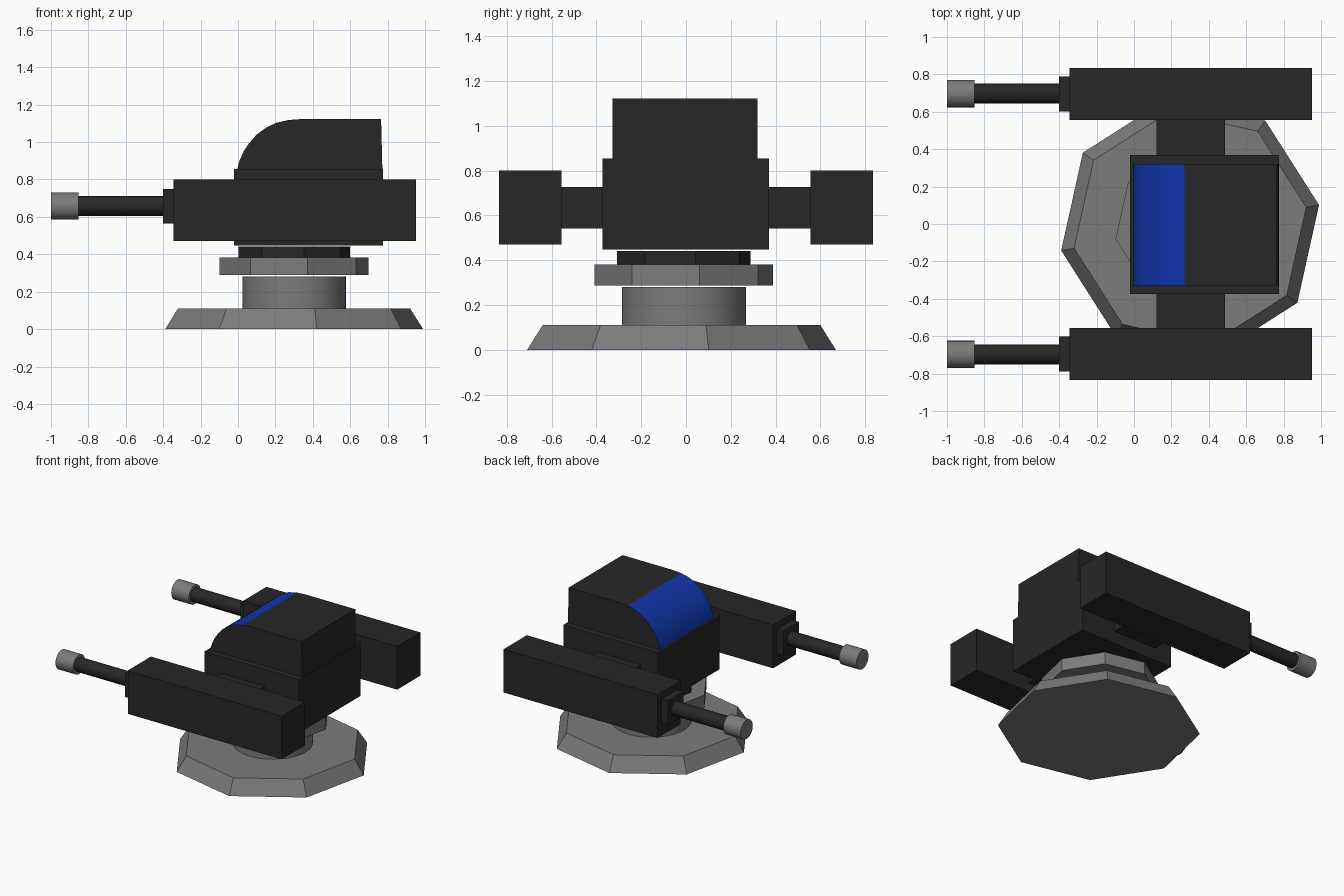
import bpy, bmesh, math

if "Cube" in bpy.data.objects:
    bpy.data.objects.remove(bpy.data.objects["Cube"])


def material(name, rgb):
    m = bpy.data.materials.new(name)
    m.diffuse_color = (*rgb, 1)
    m.use_nodes = True
    m.node_tree.nodes["Principled BSDF"].inputs["Base Color"].default_value = m.diffuse_color
    return m


BLACK = material("black", (0.02, 0.02, 0.02))
GREY = material("grey", (0.2, 0.2, 0.2))
BLUE = material("blue", (0.005, 0.035, 0.4))


def box(name, x, y, z, mat=BLACK):
    lo, hi = zip(x, y, z)
    bpy.ops.mesh.primitive_cube_add(size=1, location=[(a + b) / 2 for a, b in zip(lo, hi)])
    ob = bpy.context.object
    ob.name = name
    ob.scale = [b - a for a, b in zip(lo, hi)]
    bpy.ops.object.transform_apply(location=False, rotation=False, scale=True)
    ob.data.materials.append(mat)
    return ob


def disc(name, r1, r2, z0, z1, mat, sides=8, y=-0.01):
    # First vertex of the octagons points 10 degrees off the x axis
    bpy.ops.mesh.primitive_cone_add(vertices=sides, radius1=r1, radius2=r2, depth=z1 - z0,
                                    location=(0.3, y, (z0 + z1) / 2),
                                    rotation=(0, 0, math.radians(100 if sides == 8 else 0)))
    ob = bpy.context.object
    ob.name = name
    ob.data.materials.append(mat)
    if sides > 8:
        bpy.ops.object.shade_smooth_by_angle(angle=math.radians(35))


def tube(name, x0, x1, y, z, r, mat):
    bpy.ops.mesh.primitive_cylinder_add(vertices=32, radius=r, depth=x1 - x0,
                                        location=((x0 + x1) / 2, y, z),
                                        rotation=(0, math.pi / 2, 0))
    ob = bpy.context.object
    ob.name = name
    ob.data.materials.append(mat)
    bpy.ops.object.shade_smooth_by_angle(angle=math.radians(35))


# Pedestal
disc("base_plate", 0.70, 0.63, 0, 0.11, GREY, y=-0.02)
disc("column", 0.277, 0.277, 0.105, 0.281, GREY, 48)
disc("upper_flange", 0.405, 0.405, 0.288, 0.382, GREY)
disc("swivel_ring", 0.303, 0.303, 0.382, 0.442, BLACK)

# Central housing
box("housing", (-0.022, 0.776), (-0.374, 0.37), (0.447, 0.855))

# Rounded hood with a blue visor on the curve
profile = [(-0.005, 0.85), (0.008, 0.90), (0.03, 0.95), (0.06, 0.995), (0.10, 1.04),
           (0.15, 1.077), (0.205, 1.103), (0.27, 1.118), (0.34, 1.123),
           (0.765, 1.123), (0.772, 0.85)]
bm = bmesh.new()
face = bm.faces.new([bm.verts.new((x, -0.328, z)) for x, z in profile])
ext = bmesh.ops.extrude_face_region(bm, geom=[face])
bmesh.ops.translate(bm, vec=(0, 0.648, 0),
                    verts=[v for v in ext["geom"] if isinstance(v, bmesh.types.BMVert)])
bmesh.ops.recalc_face_normals(bm, faces=bm.faces)
for f in bm.faces:
    if abs(f.normal.y) < 0.5 and f.calc_center_median().x < 0.27:
        f.material_index = 1
mesh = bpy.data.meshes.new("hood")
bm.to_mesh(mesh)
bm.free()
hood = bpy.data.objects.new("hood", mesh)
bpy.context.collection.objects.link(hood)
mesh.materials.append(BLACK)
mesh.materials.append(BLUE)
bpy.ops.object.select_all(action='DESELECT')
hood.select_set(True)
bpy.context.view_layer.objects.active = hood
bpy.ops.object.shade_smooth_by_angle(angle=math.radians(35))

# Side guns, one on each side
for side, s in (("front", -1), ("back", 1)):
    def span(a, b):
        return tuple(sorted((s * a, s * b)))
    box(side + "_strut", (0.12, 0.487), span(0.36, 0.56), (0.543, 0.727))
    box(side + "_gun_body", (-0.345, 0.953), span(0.556, 0.835), (0.47, 0.80))
    box(side + "_gun_collar", (-0.40, -0.34), span(0.602, 0.788), (0.566, 0.75))
    tube(side + "_barrel", -0.86, -0.395, s * 0.697, 0.658, 0.053, BLACK)
    tube(side + "_muzzle", -1.0, -0.853, s * 0.697, 0.658, 0.073, GREY)
